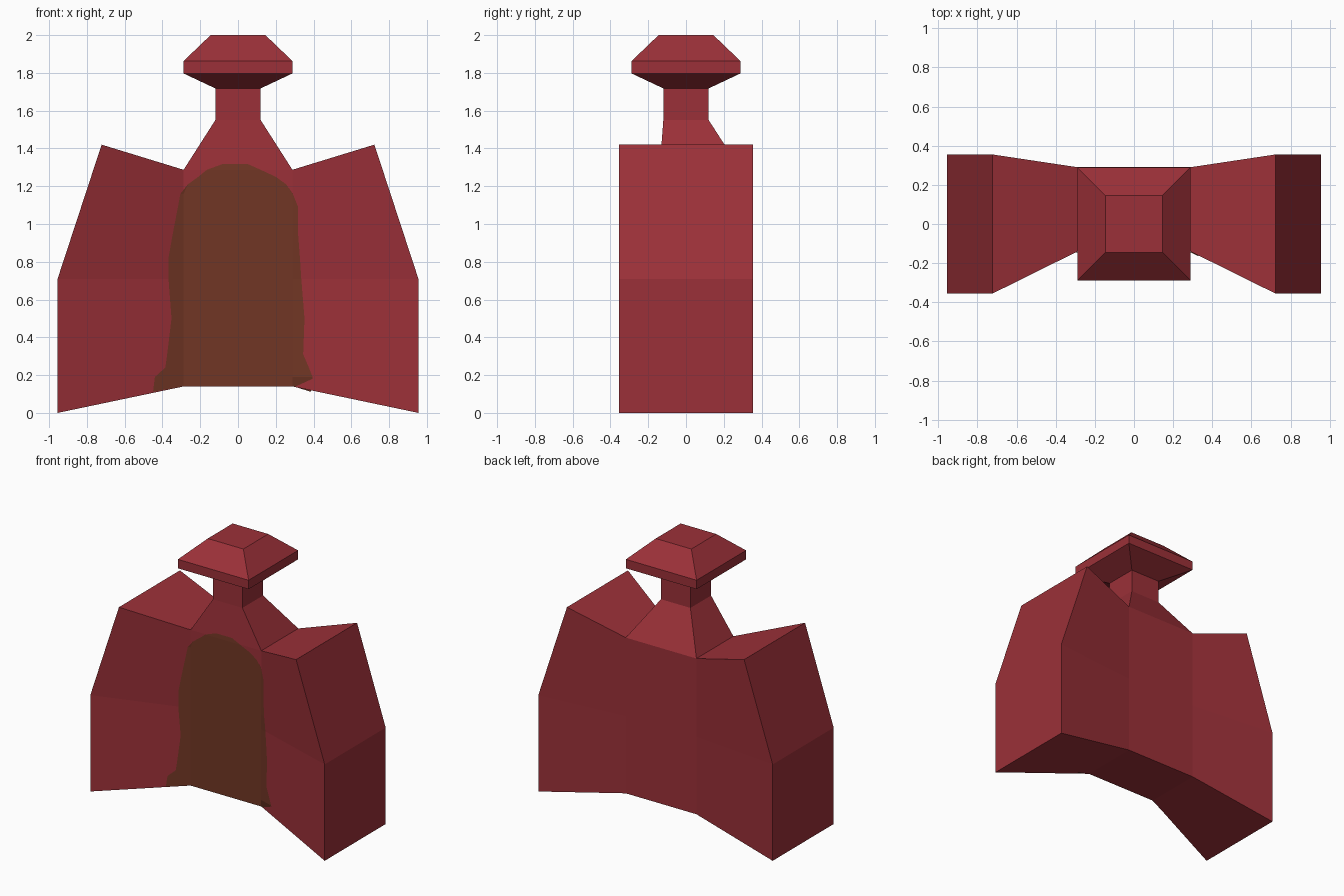
import bpy, bmesh
from mathutils import Vector
from mathutils.bvhtree import BVHTree

if "Cube" in bpy.data.objects:
    bpy.data.objects.remove(bpy.data.objects["Cube"])


def material(name, rgb):
    m = bpy.data.materials.new(name)
    m.diffuse_color = (*rgb, 1)
    m.use_nodes = True
    m.node_tree.nodes["Principled BSDF"].inputs["Base Color"].default_value = m.diffuse_color
    return m


red = material("dark red", (0.33, 0.03, 0.04))
brown = material("brown", (0.165, 0.037, 0.018))


def bridge(bm, rings):
    """Join successive closed rings of points with quads."""
    loops = [[bm.verts.new(p) for p in ring] for ring in rings]
    for a, b in zip(loops, loops[1:]):
        n = len(a)
        for i in range(n):
            j = (i + 1) % n
            bm.faces.new((a[i], a[j], b[j], b[i]))
    return loops


def rect(x, y0, y1, z):
    return [(-x, y0, z), (x, y0, z), (x, y1, z), (-x, y1, z)]


def finish(bm, name, mat):
    me = bpy.data.meshes.new(name)
    bm.to_mesh(me)
    me.materials.append(mat)
    ob = bpy.data.objects.new(name, me)
    bpy.context.collection.objects.link(ob)
    return ob


IN, FRONT, BACK, SIDE = 0.288, -0.14, 0.29, 0.355


def body_ring(z_in, z_out, x):
    """Narrow centre panel with a wing flaring out on each side."""
    return [(-IN, FRONT, z_in), (IN, FRONT, z_in),
            (x, -SIDE, z_out), (x, SIDE, z_out),
            (IN, BACK, z_in), (-IN, BACK, z_in),
            (-x, SIDE, z_out), (-x, -SIDE, z_out)]


# Body with wings, shoulders and neck
bm = bmesh.new()
loops = bridge(bm, [body_ring(0.14, 0, 0.955),
                    body_ring(0.71, 0.71, 0.955),
                    body_ring(1.287, 1.42, 0.722)])
for loop, parts in ((loops[0], ((0, 1, 4, 5), (1, 2, 3, 4), (0, 5, 6, 7))),
                    (loops[2], ((1, 2, 3, 4), (0, 5, 6, 7)))):
    for part in parts:
        bm.faces.new([loop[i] for i in part])
bridge(bm, [rect(IN, FRONT, BACK, 1.287),
            rect(0.12, -0.12, 0.12, 1.55),
            rect(0.12, -0.12, 0.12, 1.72)])
bmesh.ops.remove_doubles(bm, verts=bm.verts, dist=0.0005)
bmesh.ops.recalc_face_normals(bm, faces=bm.faces)
finish(bm, "body", red)
surface = BVHTree.FromBMesh(bm)
bm.free()

# Square cap
bm = bmesh.new()
loops = bridge(bm, [rect(w, -w, w, z) for w, z in
                    ((0.12, 1.718), (0.288, 1.797), (0.288, 1.863), (0.145, 2.0))])
bm.faces.new(loops[-1])
bmesh.ops.recalc_face_normals(bm, faces=bm.faces)
finish(bm, "cap", red)
bm.free()

# Brown front patch: rows of (height, left, right) laid onto the front surface
rows = [(0.142, -0.45, 0.385), (0.19, -0.44, 0.395), (0.24, -0.385, 0.375),
        (0.31, -0.375, 0.345), (0.50, -0.352, 0.352), (0.71, -0.368, 0.335),
        (0.82, -0.368, 0.328), (0.95, -0.345, 0.318), (1.09, -0.318, 0.318),
        (1.16, -0.305, 0.29), (1.21, -0.265, 0.255), (1.25, -0.21, 0.20),
        (1.287, -0.165, 0.12), (1.318, -0.08, 0.05)]
bm = bmesh.new()
grid = []
for k, (z, left, right) in enumerate(rows):
    line = []
    for c, x in enumerate((left, max(left, -IN), min(right, IN), right)):
        # the lowest row follows the sloping hem of the wings
        h = z - (0.03 if k == 0 and c in (0, 3) else 0)
        hit = surface.ray_cast(Vector((x, -3, h)), Vector((0, 1, 0)))[0]
        y = hit.y if hit else FRONT
        line.append(bm.verts.new((x, y - 0.004, h)))
    grid.append(line)
for a, b in zip(grid, grid[1:]):
    for i in range(3):
        bm.faces.new((a[i], a[i + 1], b[i + 1], b[i]))
bmesh.ops.remove_doubles(bm, verts=bm.verts, dist=0.001)
finish(bm, "front_patch", brown)
bm.free()
